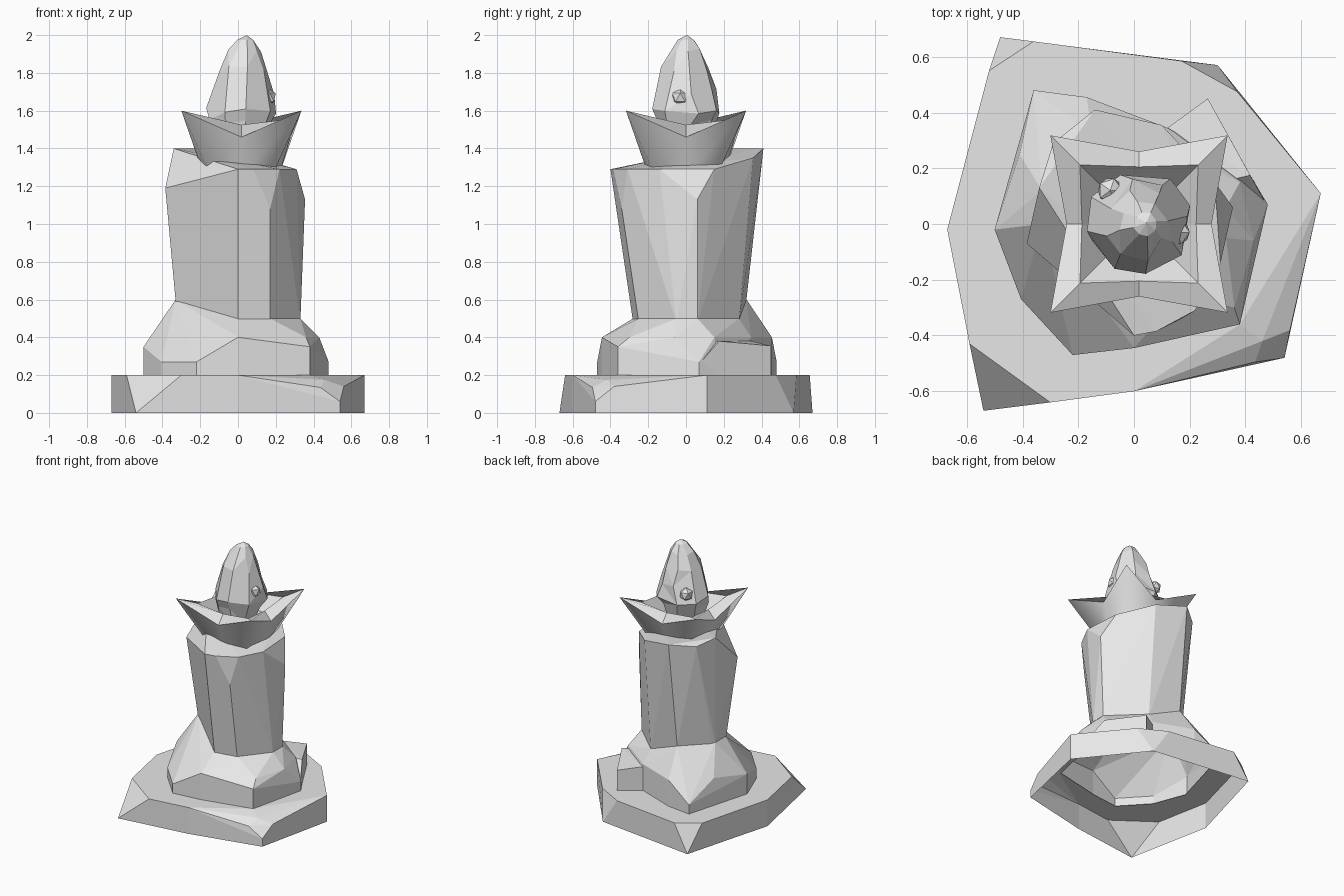
import bpy, bmesh, math, random
from mathutils import Vector

random.seed(11)
old = bpy.data.objects.get("Cube")
if old:
    bpy.data.objects.remove(old, do_unlink=True)

# One plain stone colour
stone = bpy.data.materials.new("pale_stone")
stone.use_nodes = True
stone.diffuse_color = (0.8, 0.8, 0.8, 1)
stone.node_tree.nodes["Principled BSDF"].inputs["Base Color"].default_value = (0.8, 0.8, 0.8, 1)


def finish(name, bm):
    mesh = bpy.data.meshes.new(name)
    bm.to_mesh(mesh)
    bm.free()
    obj = bpy.data.objects.new(name, mesh)
    bpy.context.collection.objects.link(obj)
    mesh.materials.append(stone)


def hull(points):
    """Faceted convex block, open underneath."""
    bm = bmesh.new()
    for p in points:
        bm.verts.new(p)
    bmesh.ops.convex_hull(bm, input=bm.verts[:])
    loose = [v for v in bm.verts if not v.link_faces]
    bmesh.ops.delete(bm, geom=loose, context='VERTS')
    bmesh.ops.recalc_face_normals(bm, faces=bm.faces[:])
    bmesh.ops.dissolve_limit(bm, angle_limit=math.radians(3), verts=bm.verts[:], edges=bm.edges[:])
    low = min(v.co.z for v in bm.verts)
    floor = [f for f in bm.faces if all(v.co.z < low + 0.001 for v in f.verts)]
    bmesh.ops.delete(bm, geom=floor, context='FACES_ONLY')
    return bm


def at(z, *pts):
    return [(x, y, z) for x, y in pts]


# Plinth: irregular slab with clipped corners, hollow below
bm = hull(
    at(0, (-.48, .67), (.30, .57), (.67, .11), (.54, -.48), (0, -.6), (-.54, -.67), (-.67, -.02))
    + at(.2, (-.42, .565), (-.52, .55), (-.36, .655), (.17, .585), (.37, .475), (.67, .11), (.48, .07),
         (.38, -.36), (0, -.6), (-.30, -.64), (-.59, -.43), (-.67, -.02))
    + [(.46, -.42, .175), (.435, -.495, .135), (.56, -.38, .14), (.54, -.48, .06)])

# Opening in the slab under the tier
tier_outline = [(-.36, .48), (-.17, .455), (.12, .345), (.265, .45), (.417, .175), (.48, .07),
                (.38, -.36), (0, -.445), (-.22, -.47), (-.405, -.27), (-.5, -.02)]
top = [f for f in bm.faces if all(v.co.z > .199 for v in f.verts)]
rim = [e for e in bm.edges if sum(f in top for f in e.link_faces) == 1]
bmesh.ops.delete(bm, geom=top, context='FACES_ONLY')
ring = [bm.verts.new((x * .97, y * .97, .2)) for x, y in tier_outline]
rim += [bm.edges.new((ring[i - 1], ring[i])) for i in range(len(ring))]
bmesh.ops.triangle_fill(bm, edges=rim, use_beauty=True, normal=Vector((0, 0, 1)))
bmesh.ops.dissolve_limit(bm, angle_limit=.01, verts=bm.verts[:], edges=bm.edges[:])
finish("plinth", bm)

# Sloping tier and its projecting back corner
tier = hull(
    at(.2, *[p for p in tier_outline if p != (.265, .45)])
    + at(.27, (-.405, -.27), (-.22, -.47), (.48, .07), (-.36, .48))
    + at(.35, (-.5, -.02), (.38, -.36))
    + at(.4, (0, -.445), (.36, -.3), (.43, -.06), (.38, .15), (.12, .345), (-.17, .455), (-.41, .25))
    + at(.5, (0, -.28), (.17, -.25), (.33, -.05), (.33, .06), (.1, .28))
    + at(.6, (-.33, .0), (-.33, .12), (-.15, .32)))
finish("tier", tier)
block = hull(at(.2, (.265, .45), (.417, .175), (.47, .08), (.12, .345), (.1, .1))
             + [(.47, .08, .27), (.265, .45, .355), (.417, .175, .38), (.12, .345, .38), (.1, .1, .39)])
# Drop the walls buried inside the tier
buried = [f for f in block.faces if f.normal.z < .3 and f.normal.x + f.normal.y < 0
          and any(v.co.y < .11 and v.co.x < .2 for v in f.verts)]
bmesh.ops.delete(block, geom=buried, context='FACES')
finish("tier_corner", block)

# Faceted column flaring towards a tilted top
column = hull(
    at(.48, (0, -.28), (.17, -.25), (.33, -.05), (.33, .06), (.1, .28), (-.15, .3),
       (-.32, .12), (-.32, 0))
    + [(-.33, 0, .6), (-.33, .12, .6), (-.15, .32, .6), (.355, .06, 1.13), (-.385, -.07, 1.19),
       (.17, -.34, 1.08), (-.34, .13, 1.4), (-.14, .41, 1.4), (-.29, .29, 1.38), (.1, .355, 1.35)]
    + at(1.29, (0, -.4), (.08, -.385), (.22, -.31), (.31, -.14), (.29, .15)))
finish("column", column)


# Four pointed cup, lofted from rings of alternating corners and valleys
def star(corner, valley, zc, zv):
    pts = []
    for k in range(8):
        a = k * math.pi / 4
        r, z = (corner * math.sqrt(2), zc) if k % 2 else (valley, zv)
        pts.append((.018 + r * math.cos(a), r * math.sin(a), z))
    return pts


def loft(rings, tip=None):
    bm = bmesh.new()
    loops = [[bm.verts.new(p) for p in r] for r in rings]
    for a, b in zip(loops, loops[1:]):
        for i in range(len(a)):
            bm.faces.new((a[i - 1], a[i], b[i], b[i - 1]))
    bm.faces.new(loops[0][::-1])
    if tip:
        t = bm.verts.new(tip)
        for i in range(len(loops[-1])):
            bm.faces.new((loops[-1][i - 1], loops[-1][i], t))
    else:
        bm.faces.new(loops[-1])
    bmesh.ops.recalc_face_normals(bm, faces=bm.faces[:])
    return bm


# Rounded outer wall, raised inner lip, sunken floor
cup = loft([star(.165, .2, 1.26, 1.26), star(.318, .26, 1.6, 1.46),
            star(.212, .205, 1.55, 1.525), star(.12, .14, 1.44, 1.44)])
cup.faces.ensure_lookup_table()
for f in cup.faces[:8]:
    f.smooth = True
finish("petal_cup", cup)

# Rough pointed bud, leaning slightly
rings = []
for n, (z, r) in enumerate([(1.44, .13), (1.54, .16), (1.6, .187), (1.7, .165), (1.82, .126),
                            (1.92, .083), (1.975, .042)]):
    rings.append([])
    for k in range(8):
        a = (k + random.uniform(-.15, .15) + .3) * math.tau / 8
        q = r * random.uniform(.96, 1.07)
        rings[-1].append((.004 + .006 * n + q * math.cos(a), q * math.sin(a),
                          z + random.uniform(-.015, .015) * (n < 6)))
bud = loft(rings, (.045, .005, 2.0))
bmesh.ops.triangulate(bud, faces=bud.faces[:])
bmesh.ops.dissolve_limit(bud, angle_limit=math.radians(10), verts=bud.verts[:], edges=bud.edges[:])
finish("bud", bud)

# Small pointed knobs on the sides of the bud
for name, spot in (("right_knob", (.155, -.03, 1.67)), ("back_knob", (-.085, .12, 1.66))):
    knob = bmesh.new()
    bmesh.ops.create_icosphere(knob, subdivisions=1, radius=.05)
    bmesh.ops.translate(knob, verts=knob.verts[:], vec=spot)
    finish(name, knob)
